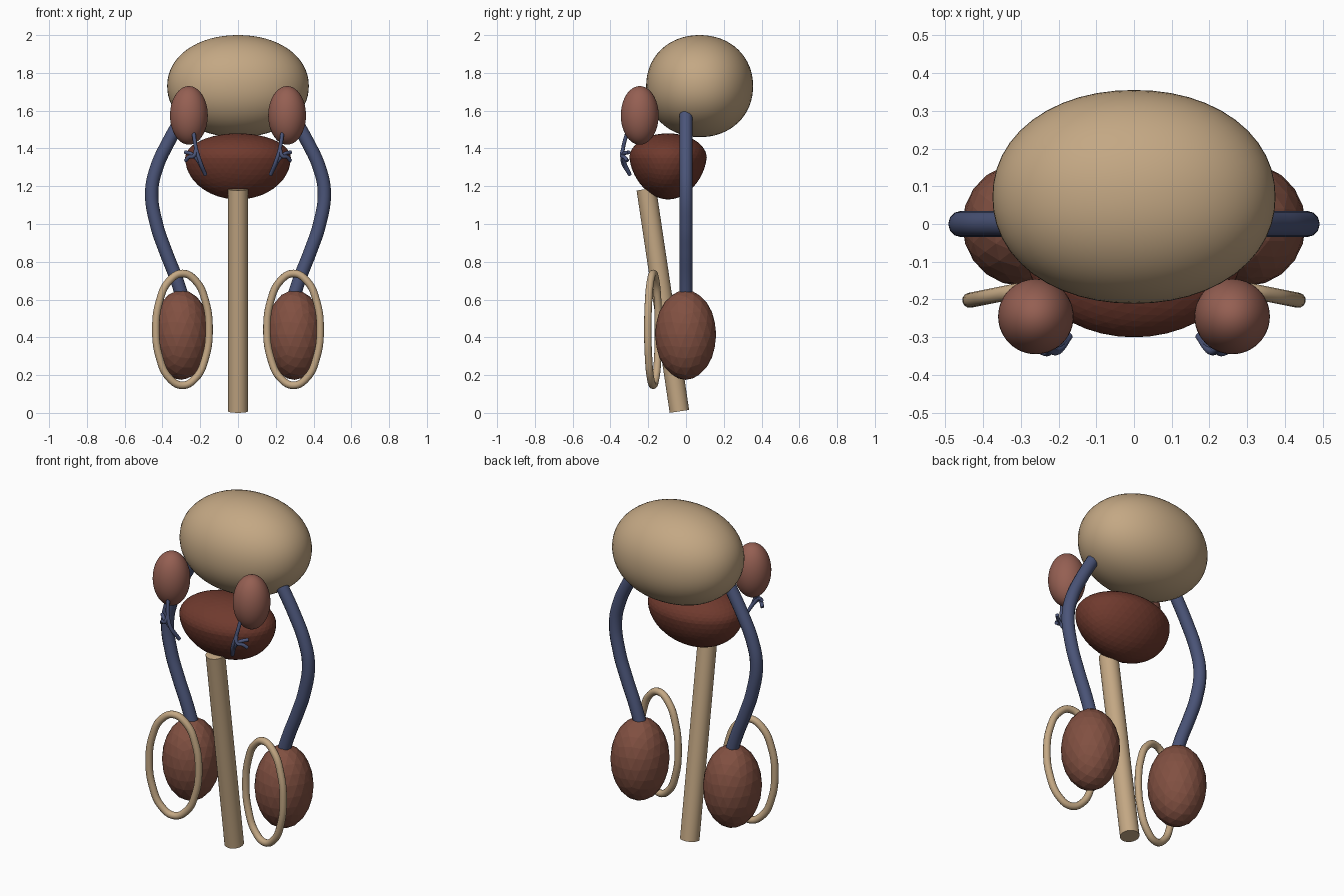
import bpy, math
from mathutils import Vector, Matrix

if "Cube" in bpy.data.objects:
    bpy.data.objects.remove(bpy.data.objects["Cube"])


def material(name, rgb):
    m = bpy.data.materials.new(name)
    m.diffuse_color = (*rgb, 1)
    m.use_nodes = True
    m.node_tree.nodes["Principled BSDF"].inputs["Base Color"].default_value = m.diffuse_color
    return m


TAN = material("tan", (0.55, 0.39, 0.23))
BLUE = material("blue", (0.07, 0.09, 0.19))
MAROON = material("maroon", (0.16, 0.042, 0.027))
BROWN = material("brown", (0.22, 0.08, 0.053))
ROSE = material("rose", (0.30, 0.115, 0.085))


def finish(obj, name, mat, smooth=True):
    obj.name = name
    obj.data.materials.append(mat)
    if smooth:
        for p in obj.data.polygons:
            p.use_smooth = True
    return obj


def ellipsoid(name, loc, radii, mat, power=2.0):
    # smooth ball; power above 2 makes it slightly squarer
    bpy.ops.mesh.primitive_uv_sphere_add(segments=48, ring_count=32)
    obj = bpy.context.object
    for v in obj.data.vertices:
        n = sum(abs(c) ** power for c in v.co) ** (1 / power)
        v.co = Vector(loc) + Vector([c / n * r for c, r in zip(v.co, radii)])
    return finish(obj, name, mat)


def egg(name, loc, rx, ry, top, bottom, mat, detail, taper=0.0):
    # faceted egg with different upper and lower heights
    bpy.ops.mesh.primitive_ico_sphere_add(subdivisions=detail)
    obj = bpy.context.object
    for v in obj.data.vertices:
        x, y, z = v.co
        y *= 1 + taper * min(z, 0)
        v.co = Vector(loc) + Vector((x * rx, y * ry, z * (top if z > 0 else bottom)))
    return finish(obj, name, mat, False)


def tube(name, points, radius, mat, cyclic=False):
    cu = bpy.data.curves.new(name, 'CURVE')
    cu.dimensions = '3D'
    cu.bevel_depth = radius
    cu.bevel_resolution = 4
    cu.resolution_u = 8
    cu.use_fill_caps = True
    sp = cu.splines.new('BEZIER')
    sp.bezier_points.add(len(points) - 1)
    for bp, p in zip(sp.bezier_points, points):
        bp.co = p
        bp.handle_left_type = bp.handle_right_type = 'AUTO'
    sp.use_cyclic_u = cyclic
    obj = bpy.data.objects.new(name, cu)
    bpy.context.collection.objects.link(obj)
    cu.materials.append(mat)
    return obj


# Bladder and gland beneath it
ellipsoid("bladder", (0, 0.072, 1.73), (0.375, 0.283, 0.27), TAN, 2.1)
egg("central_gland", (0, -0.095, 1.35), 0.28, 0.205, 0.13, 0.22, MAROON, 4, 0.12)

# Leaning outlet rod
top, bottom = Vector((0, -0.21, 1.185)), Vector((0, -0.035, 0.008))
axis = top - bottom
bpy.ops.mesh.primitive_cylinder_add(vertices=32, radius=0.052, depth=axis.length,
                                    location=(top + bottom) / 2,
                                    rotation=axis.to_track_quat('Z', 'Y').to_euler())
finish(bpy.context.object, "outlet_rod", TAN, False)
bpy.ops.object.shade_smooth_by_angle()

# Paired parts
for s, side in ((-1, "left"), (1, "right")):
    ellipsoid(side + "_vesicle", (s * 0.26, -0.245, 1.575), (0.1, 0.1, 0.155), ROSE)
    egg(side + "_lower_gland", (s * 0.3, -0.002, 0.415), 0.155, 0.162, 0.235, 0.24, BROWN, 3)

    # Long bowed duct
    duct = [(-0.285, 1.58), (-0.365, 1.44), (-0.43, 1.30), (-0.457, 1.17),
            (-0.432, 1.0), (-0.385, 0.86), (-0.33, 0.72), (-0.29, 0.6)]
    tube(side + "_duct", [(-s * x, 0, z) for x, z in duct], 0.035, BLUE)

    # Oval ring, its outer edge turned forward
    ring = []
    for i in range(12):
        a = i * math.tau / 12
        c = math.cos(a)
        ring.append((s * (0.294 + 0.141 * c), -0.174 - 0.028 * c, 0.442 + 0.296 * math.sin(a)))
    tube(side + "_ring", ring, 0.02, TAN, True)

    # Small branching ducts
    twigs = [[(0.236, -0.31, 1.49), (0.222, -0.333, 1.40), (0.200, -0.335, 1.33), (0.172, -0.297, 1.26)],
             [(0.172, -0.297, 1.26), (0.215, -0.33, 1.34), (0.245, -0.33, 1.37), (0.28, -0.302, 1.38)],
             [(0.222, -0.333, 1.40), (0.235, -0.34, 1.36), (0.258, -0.328, 1.355), (0.278, -0.31, 1.335)]]
    for i, pts in enumerate(twigs):
        tube(f"{side}_branch_{i + 1}", [(s * x, y, z) for x, y, z in pts], 0.01, BLUE)
